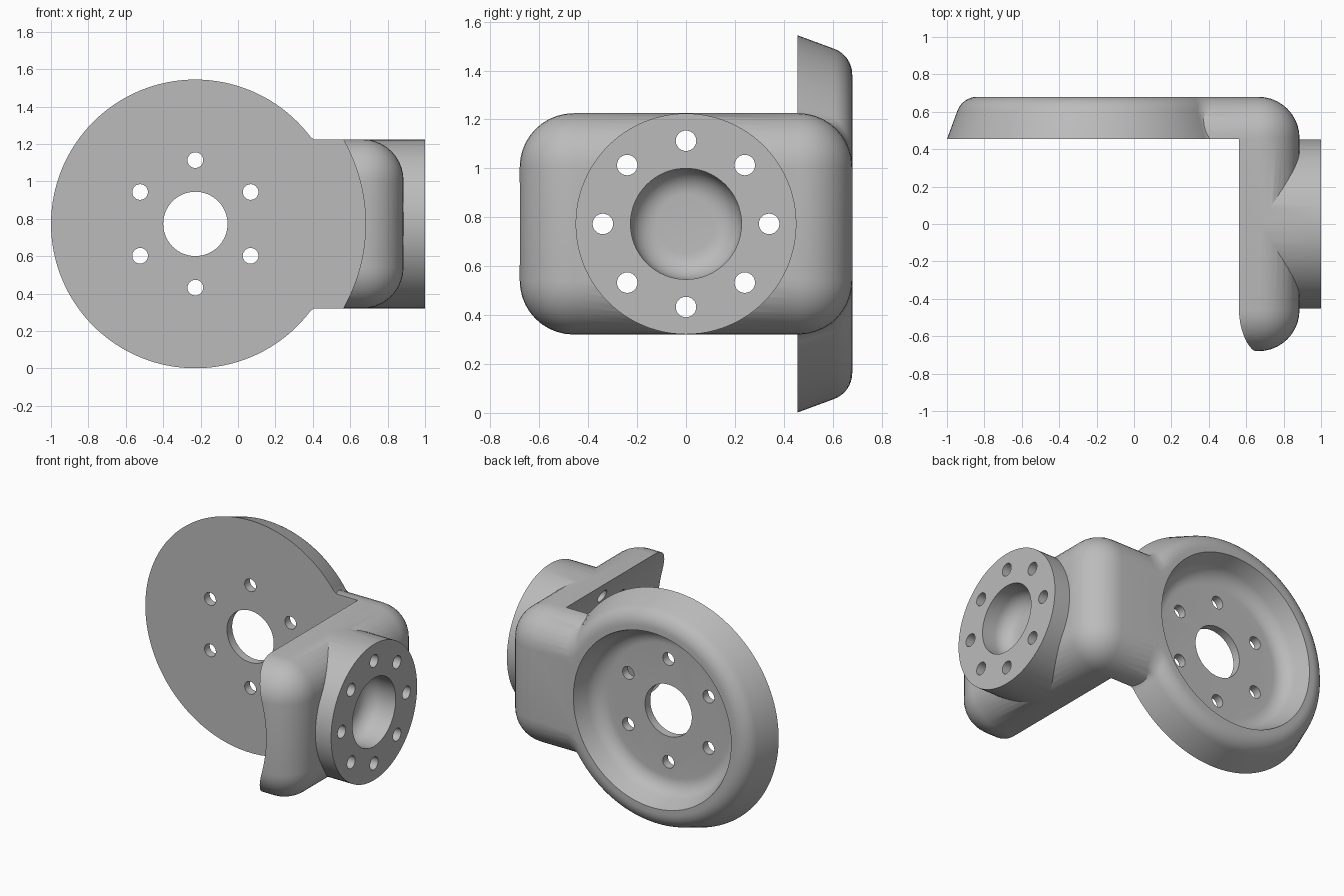
import bpy, bmesh
from math import sin, cos, pi, radians, sqrt
from mathutils import Matrix

if "Cube" in bpy.data.objects:
    bpy.data.objects.remove(bpy.data.objects["Cube"])

MID = 0.773                       # height of both flange axes
DISC_X = -0.228                   # axis of the large flange
HALF = 0.4525                     # half height of the arm
ROUND = 0.22                      # arm corner radius
FRONT, BACK = 0.455, 0.68         # large flange faces
TAPER = radians(20)
FILLET = 0.113

grey = bpy.data.materials.new("light_grey")
grey.use_nodes = True
grey.diffuse_color = (0.5, 0.5, 0.5, 1)
grey.node_tree.nodes["Principled BSDF"].inputs["Base Color"].default_value = (0.5, 0.5, 0.5, 1)


def finish(name, bm):
    bmesh.ops.recalc_face_normals(bm, faces=bm.faces)
    mesh = bpy.data.meshes.new(name)
    bm.to_mesh(mesh)
    bm.free()
    mesh.materials.append(grey)
    obj = bpy.data.objects.new(name, mesh)
    bpy.context.collection.objects.link(obj)
    return obj


def loft(name, rings):
    """Closed solid through matching rings of points."""
    bm = bmesh.new()
    loops = [[bm.verts.new(p) for p in ring] for ring in rings]
    n = len(loops[0])
    for a, b in zip(loops, loops[1:]):
        for i in range(n):
            j = (i + 1) % n
            bm.faces.new((a[i], a[j], b[j], b[i]))
    bm.faces.new(loops[0])
    bm.faces.new(loops[-1])
    return finish(name, bm)


def lathe(name, profile, axis, a, b, sides):
    """Turn (radius, position) pairs about an x or y axis through (a, b)."""
    rings = []
    for r, h in profile:
        ring = [(a + r * cos(2 * pi * i / sides), b + r * sin(2 * pi * i / sides))
                for i in range(sides)]
        rings.append([(u, h, v) if axis == "Y" else (h, u, v) for u, v in ring])
    return loft(name, rings)


def arc(cx, cy, r, start, end, n):
    angles = [start + (end - start) * i / n for i in range(n + 1)]
    return [(cx + r * cos(t), cy + r * sin(t)) for t in angles]


def combine(target, tool, operation):
    mod = target.modifiers.new(operation.lower(), "BOOLEAN")
    mod.operation, mod.solver, mod.object = operation, "EXACT", tool
    bpy.context.view_layer.objects.active = target
    bpy.ops.object.modifier_apply(modifier=mod.name)
    bpy.data.objects.remove(tool)


# Large flange: tapered rim rounded towards the back
rim = arc(0.61, BACK - FILLET, FILLET, TAPER, pi / 2, 8)
body = lathe("angled_flange_bracket", [(0.792, 0.40)] + rim, "Y", DISC_X, MID, 128)

# Arm: rounded block
bm = bmesh.new()
bmesh.ops.create_cube(bm, size=1, matrix=Matrix.Translation((0.4925, 0, MID))
                      @ Matrix.Diagonal((0.785, 2 * BACK, 2 * HALF, 1)))
bmesh.ops.bevel(bm, geom=bm.edges[:], offset=ROUND, segments=10, profile=0.5, affect="EDGES")
combine(body, finish("arm", bm), "UNION")


# Neck: concave blend between the flange rim and the arm
def neck_ring(radius, y):
    over = max(0, y - (BACK - ROUND))
    half = HALF - ROUND + sqrt(max(0, ROUND ** 2 - over ** 2)) - 0.001
    blend = 0.1
    dz = half + blend
    dx = sqrt((radius + blend) ** 2 - dz ** 2)
    start = pi + math_angle(dz, dx)
    upper = arc(DISC_X + dx, dz, blend, start, 1.5 * pi, 8)
    return [(x, y, MID + z) for x, z in upper] + [(x, y, MID - z) for x, z in reversed(upper)]


def math_angle(dz, dx):
    from math import atan2
    return atan2(dz, dx)


combine(body, loft("neck", [neck_ring(r, y) for r, y in [(0.792, 0.40)] + rim[:-1]]), "UNION")

# Small flange hub
combine(body, lathe("hub", [(HALF - 0.001, 0.6), (HALF - 0.001, 1.0)], "X", 0, MID, 96), "UNION")

# Clearance hollow in front of the large flange
combine(body, lathe("clearance", [(0.91, -1), (0.91, FRONT)], "Y", DISC_X, MID, 160), "DIFFERENCE")

# Dished recess in the back of the large flange
floor = 0.51
dish = [(r, y) for r, y in arc(0.438, floor + FILLET, FILLET, -pi / 2, -TAPER, 8)]
combine(body, lathe("dish", dish + [(0.58, BACK), (0.595, 0.72)], "Y", DISC_X, MID, 96), "DIFFERENCE")

# Blind round-bottomed recess in the hub
pocket = arc(0.12, 0.907, 0.107, -pi / 2, 0, 8)
combine(body, lathe("pocket", pocket + [(0.227, 1.1)], "X", 0, MID, 64), "DIFFERENCE")

# Centre bore and bolt holes
combine(body, lathe("bore", [(0.172, 0.3), (0.172, 0.8)], "Y", DISC_X, MID, 64), "DIFFERENCE")
for count, pitch, axis, centre, span in ((6, 0.341, "Y", DISC_X, (0.3, 0.8)),
                                         (8, 0.34, "X", 0, (0.4, 1.1))):
    for i in range(count):
        t = pi / 2 + 2 * pi * i / count
        hole = lathe("bolt_hole", [(0.042, h) for h in span], axis,
                     centre + pitch * cos(t), MID + pitch * sin(t), 24)
        combine(body, hole, "DIFFERENCE")

# Smooth curved surfaces, keep machined edges sharp
bpy.ops.object.select_all(action="DESELECT")
body.select_set(True)
bpy.context.view_layer.objects.active = body
bpy.ops.object.shade_smooth_by_angle(angle=radians(25))
